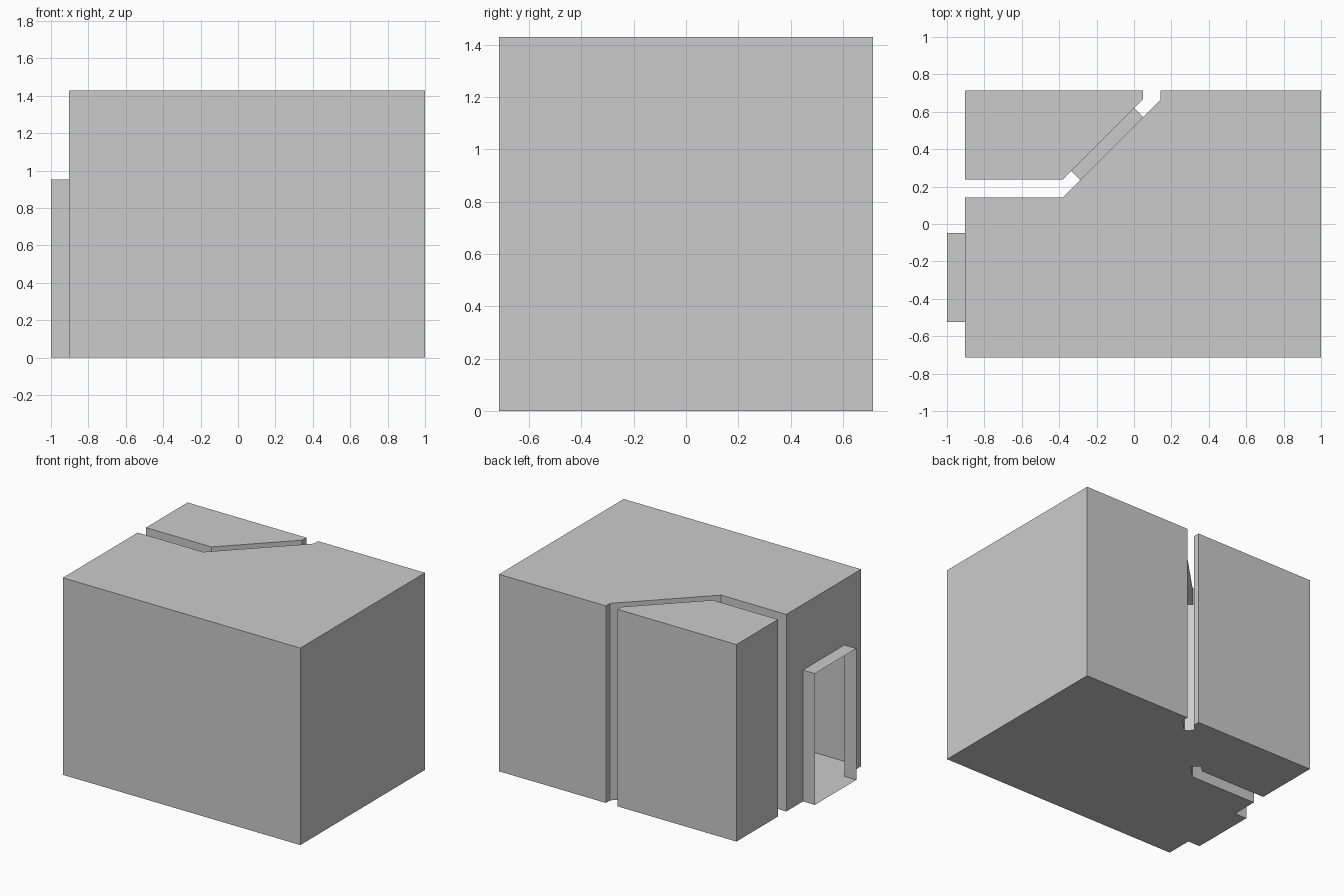
import bpy
from mathutils import Vector

if "Cube" in bpy.data.objects:
    bpy.data.objects.remove(bpy.data.objects["Cube"])

U = 2 / 21          # one grid step of the layout
WALL_H = 15 * U     # room height
DOOR_H = 10 * U     # doorway height


def at(p, z):
    return (p[0], p[1], z)


def make_object(name, faces):
    """Mesh from polygons, sharing the vertices they have in common."""
    index, verts, polys = {}, [], []
    for face in faces:
        poly = []
        for co in face:
            key = tuple(round(c, 5) for c in co)
            if key not in index:
                index[key] = len(verts)
                verts.append(key)
            poly.append(index[key])
        polys.append(poly)
    mesh = bpy.data.meshes.new(name)
    mesh.from_pydata(verts, [], polys)
    mesh.update()
    obj = bpy.data.objects.new(name, mesh)
    bpy.context.collection.objects.link(obj)


def room(name, outline, doors):
    """Thin-walled closed room; doors maps a wall number to its two jambs."""
    pts = [Vector(p) * U for p in outline]
    floor, faces = [], []
    for i, p in enumerate(pts):
        q = pts[(i + 1) % len(pts)]
        floor.append(at(p, 0))
        wall = [at(p, 0)]
        if i in doors:
            a, b = doors[i]
            floor += [at(a, 0), at(b, 0)]
            wall += [at(a, 0), at(a, DOOR_H), at(b, DOOR_H), at(b, 0)]
        faces.append(wall + [at(q, 0), at(q, WALL_H), at(p, WALL_H)])
    faces.append(floor[::-1])
    faces.append([at(p, WALL_H) for p in pts])
    make_object(name, faces)


def passage(name, near, far):
    """Thin tunnel, open at both ends, between two pairs of jambs."""
    (a, b), (c, d) = near, far
    h = DOOR_H
    make_object(name, [
        [at(a, 0), at(c, 0), at(c, h), at(a, h)],
        [at(d, 0), at(b, 0), at(b, h), at(d, h)],
        [at(a, h), at(c, h), at(d, h), at(b, h)],
        [at(a, 0), at(b, 0), at(d, 0), at(c, 0)],
    ])


def jambs(mid, along):
    """Two jambs of a five-step-wide door centred on a wall point."""
    m, half = Vector(mid) * U, Vector(along).normalized() * 2.5 * U
    return m - half, m + half


# Door positions
entry_in = jambs((-9.5, -3), (0, -1))
entry_out = jambs((-10.5, -3), (0, -1))
main_diag = jambs((-1.25, 4.25), (-1, -1))
small_diag = jambs((-1.75, 4.75), (1, 1))

# Large room with a clipped corner
room("main_room",
     [(-9.5, -7.5), (10.5, -7.5), (10.5, 7.5), (1.5, 7.5),
      (1.5, 7), (-4, 1.5), (-9.5, 1.5)],
     {4: main_diag, 6: entry_in})

# Small corner room
room("corner_room",
     [(-9.5, 2.5), (-4, 2.5), (0.5, 7), (0.5, 7.5), (-9.5, 7.5)],
     {1: small_diag})

# Entry porch and the passage joining both rooms
passage("entry_passage", entry_out, entry_in)
passage("connecting_passage", small_diag[::-1], main_diag)
